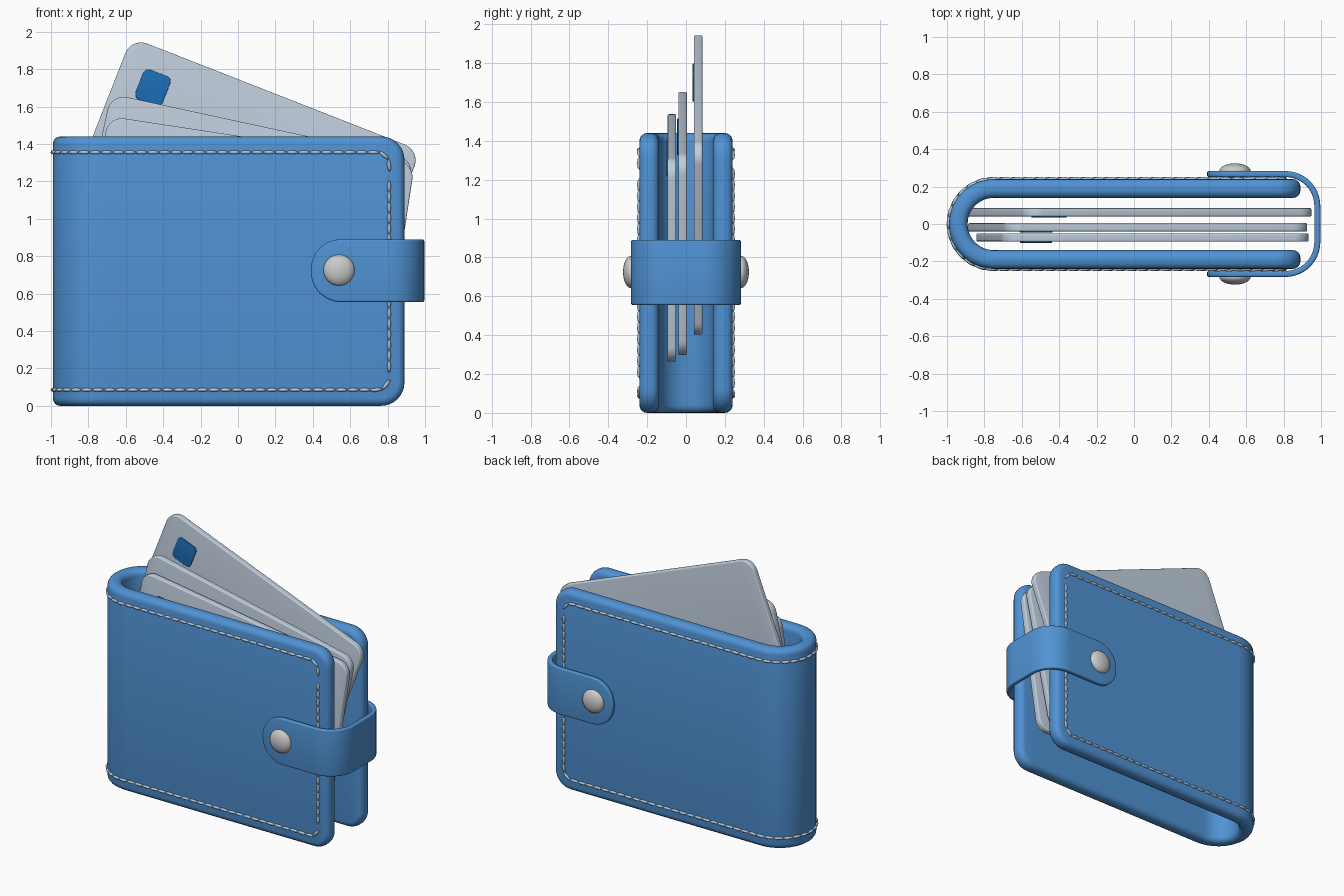
import bpy, bmesh
from math import sin, cos, pi, radians
from mathutils import Vector, Matrix

if "Cube" in bpy.data.objects:
    bpy.data.objects.remove(bpy.data.objects["Cube"])


def material(name, rgb):
    m = bpy.data.materials.new(name)
    m.diffuse_color = (*rgb, 1)
    m.use_nodes = True
    m.node_tree.nodes["Principled BSDF"].inputs["Base Color"].default_value = m.diffuse_color
    return m


LEATHER = material("blue_leather", (0.08, 0.29, 0.66))
CHIP = material("chip_blue", (0.012, 0.155, 0.48))
PLASTIC = material("pale_plastic", (0.53, 0.62, 0.72))
THREAD = material("thread", (0.42, 0.55, 0.68))
METAL = material("metal", (0.8, 0.8, 0.8))


def finish(name, bm, mat):
    bmesh.ops.recalc_face_normals(bm, faces=bm.faces[:])
    me = bpy.data.meshes.new(name)
    bm.to_mesh(me)
    bm.free()
    me.materials.append(mat)
    ob = bpy.data.objects.new(name, me)
    bpy.context.collection.objects.link(ob)
    bpy.ops.object.select_all(action='DESELECT')
    ob.select_set(True)
    bpy.context.view_layer.objects.active = ob
    bpy.ops.object.shade_smooth_by_angle(angle=radians(40))
    return ob


def half_outline(length, height, r, inset, n, k=8):
    """Upper half of a rounded rectangle, left to right."""
    a, c, q = length / 2 - r, height / 2 - r, r - inset
    pts = [(-a - q * cos(i / k * pi / 2), c + q * sin(i / k * pi / 2)) for i in range(k + 1)]
    pts += [(-a + 2 * a * i / n, c + q) for i in range(1, n)]
    pts += [(a + q * sin(i / k * pi / 2), c + q * cos(i / k * pi / 2)) for i in range(k + 1)]
    return pts


def sheet(name, length, height, r, thick, bevel, place, n, mat):
    """Rounded-corner slab with soft edges, bent by place(s, z, t)."""
    arc = [(bevel * (1 - sin(j * pi / 8)), bevel * (1 - cos(j * pi / 8)) - thick / 2) for j in range(5)]
    layers = arc + [(i, -t) for i, t in reversed(arc)]
    bm = bmesh.new()
    rings = []
    for inset, t in layers:
        top = half_outline(length, height, r, inset, n)
        loop = top + [(s, -z) for s, z in reversed(top)]
        rings.append([bm.verts.new(place(s, z, t)) for s, z in loop])
    m = len(rings[0])
    for a, b in zip(rings, rings[1:]):
        for i in range(m):
            j = (i + 1) % m
            bm.faces.new((a[i], a[j], b[j], b[i]))
    for ring in (rings[0], rings[-1]):
        for i in range(m // 2 - 1):
            bm.faces.new((ring[i], ring[i + 1], ring[m - 2 - i], ring[m - 1 - i]))
    return finish(name, bm, mat)


def u_bend(x_open, x_end, h, r, z_mid):
    """U-shaped path seen from above: returns its length and the bending map."""
    d = 1 if x_end > x_open else -1
    run, arc, mid = abs(x_end - x_open) - r, r * pi / 2, h - r
    half = run + arc + mid

    def place(s, z, t):
        u = half - abs(s)                      # distance from the open end
        side = -1 if s < 0 else 1
        if u <= run:
            p, nrm = (u, h), (0, 1)
        elif u <= run + arc:
            a = (u - run) / r
            p, nrm = (run + r * sin(a), mid + r * cos(a)), (sin(a), cos(a))
        else:
            p, nrm = (run + r, abs(s)), (1, 0)
        return Vector((x_open + d * (p[0] + nrm[0] * t), side * (p[1] + nrm[1] * t), z_mid + z))
    return 2 * half, place


# Folded leather body
body_len, body_map = u_bend(0.89, -0.94, 0.19, 0.19, 0.72)
sheet("wallet_body", body_len, 1.44, 0.125, 0.10, 0.04, body_map, 90, LEATHER)

# Stitching: small beads following the rim on the outer face
top = half_outline(body_len - 0.165, 1.27, 0.07, 0, 400)
loop = top + [(s, -z) for s, z in reversed(top)]
path = []
for (s0, z0), (s1, z1) in zip(loop, loop[1:] + loop[:1]):
    for i in range(20):
        f = i / 20
        s, z = s0 + (s1 - s0) * f, z0 + (z1 - z0) * f
        path.append((body_map(s, z, 0.05), body_map(s, z, 0.06)))
total = sum((b[0] - a[0]).length for a, b in zip(path, path[1:] + path[:1]))
count = round(total / 0.062)
step = total / count
bm = bmesh.new()
dist, due = 0, 0
for (p, p_out), (q, _) in zip(path, path[1:]):
    if dist >= due and (q - p).length > 1e-7:
        x = (q - p).normalized()
        y = (p_out - p).normalized()
        z = x.cross(y).normalized()
        y = z.cross(x)
        frame = Matrix((x, y, z)).transposed().to_4x4()
        bmesh.ops.create_uvsphere(bm, u_segments=8, v_segments=6, radius=1,
                                  matrix=Matrix.Translation(p) @ frame @ Matrix.Diagonal((0.034, 0.012, 0.01, 1)))
        due += step
    dist += (q - p).length
finish("stitching", bm, THREAD)

# Closing strap around the open side
strap_len, strap_map = u_bend(0.39, 0.98, 0.267, 0.17, 0.7225)
sheet("strap", strap_len, 0.335, 0.16, 0.032, 0.01, strap_map, 60, LEATHER)

# Snap buttons on both faces
for name, side in (("front_snap", -1), ("back_snap", 1)):
    bm = bmesh.new()
    bmesh.ops.create_uvsphere(bm, u_segments=32, v_segments=16, radius=1,
                              matrix=Matrix.Translation((0.54, side * 0.283, 0.725))
                              @ Matrix.Diagonal((0.083, 0.041, 0.083, 1)))
    finish(name, bm, METAL)

# Fanned cards, each with a chip on its front
for name, x, y, z, tilt in (("back_card", 0.01, 0.0625, 1.173, 21.4),
                            ("middle_card", 0.02, -0.0175, 0.975, 12.2),
                            ("front_card", 0.045, -0.0725, 0.90, 8.7)):
    card = sheet(name, 1.66, 1.06, 0.09, 0.044, 0.008, lambda s, z, t: (s, t, z), 2, PLASTIC)
    chip = sheet(name + "_chip", 0.155, 0.17, 0.03, 0.012, 0.003,
                 lambda s, z, t: (s - 0.625, t - 0.022, z + 0.321), 2, CHIP)
    for ob in (card, chip):
        ob.location = (x, y, z)
        ob.rotation_euler = (0, radians(tilt), 0)
